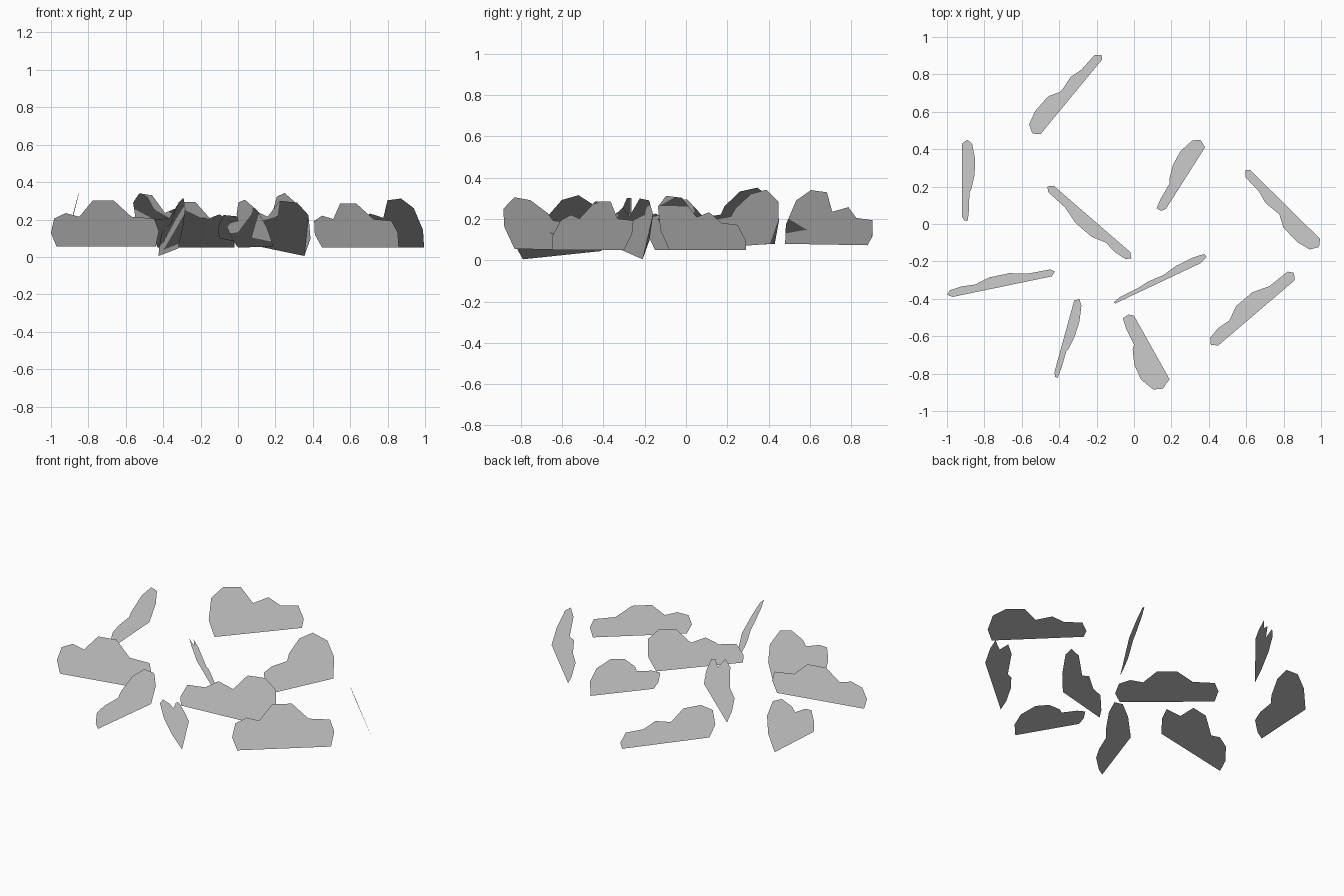
import bpy
import math
from mathutils import Vector

cube = bpy.data.objects.get("Cube")
if cube:
    bpy.data.objects.remove(cube, do_unlink=True)

# One plain grey for every panel
grey = bpy.data.materials.new("plain_grey")
grey.use_nodes = True
shade = (0.6, 0.6, 0.6, 1.0)
grey.diffuse_color = shade
grey.node_tree.nodes["Principled BSDF"].inputs["Base Color"].default_value = shade

# Bushy silhouettes: (fraction along the base edge, height up the panel)
centre_hump = [(0, 0), (1, 0), (1.04, .085), (1, .155), (.77, .165), (.6, .255),
               (.39, .255), (.245, .165), (.11, .185), (-.01, .155), (-.05, .075)]
end_hump = [(0, 0), (1, 0), (1.03, .05), (.98, .13), (.78, .14), (.65, .195),
            (.47, .17), (.345, .27), (.145, .28), (0, .225), (-.05, .1)]
short_hump = [(0, 0), (1, 0), (1.05, .05), (1.04, .125), (.9, .15), (.65, .16),
              (.6, .2), (.4, .27), (.18, .285), (-.02, .22), (-.07, .12)]


def panel(name, outline, start, end, lean):
    """Flat upright panel on a base edge; positive lean tips it to the left of the edge."""
    start, end = Vector(start), Vector(end)
    along = (end - start).normalized()
    side = Vector((-along.y, along.x, 0)).normalized()
    up = side * lean + along.cross(side) * math.sqrt(1 - lean * lean)
    points = [start + (end - start) * t + up * h for t, h in outline]
    if lean < 0:
        points.reverse()
    mesh = bpy.data.meshes.new(name)
    mesh.from_pydata(points, [], [list(range(len(points)))])
    mesh.materials.append(grey)
    mesh.shade_smooth()
    # Sky-facing normals give every panel the same soft, even lighting
    mesh.normals_split_custom_set_from_vertices([(0, 0, 1)] * len(points))
    obj = bpy.data.objects.new(name, mesh)
    bpy.context.collection.objects.link(obj)


# Panels with the hump in the middle
panel("front_left_panel", centre_hump, (.45, -.65, .05), (.86, -.30, .05), .385)
panel("front_right_panel", centre_hump, (-.97, -.39, .055), (-.44, -.28, .055), .245)
panel("middle_right_panel", centre_hump, (-.02, -.15, .05), (-.43, .205, .05), .29)

# Panels with the hump near one end
panel("back_panel", end_hump, (-.50, .48, .08), (-.17, .88, .073), .36)
panel("left_panel", end_hump, (.995, -.08, .05), (.62, .29, .05), .35)
panel("middle_front_panel", end_hump, (.355, -.21, .005), (-.10, -.425, .1), -.16)

# Short panels
panel("right_short_panel", short_hump, (-.92, .43, .08), (-.92, .04, .06), .25)
panel("middle_left_short_panel", short_hump, (.38, .41, .08), (.17, .08, .055), -.35)
panel("front_short_panel", short_hump, (.19, -.83, .055), (0, -.49, .05), .47)
panel("front_right_short_panel", short_hump, (-.32, -.41, .045), (-.425, -.79, .005), .2)
